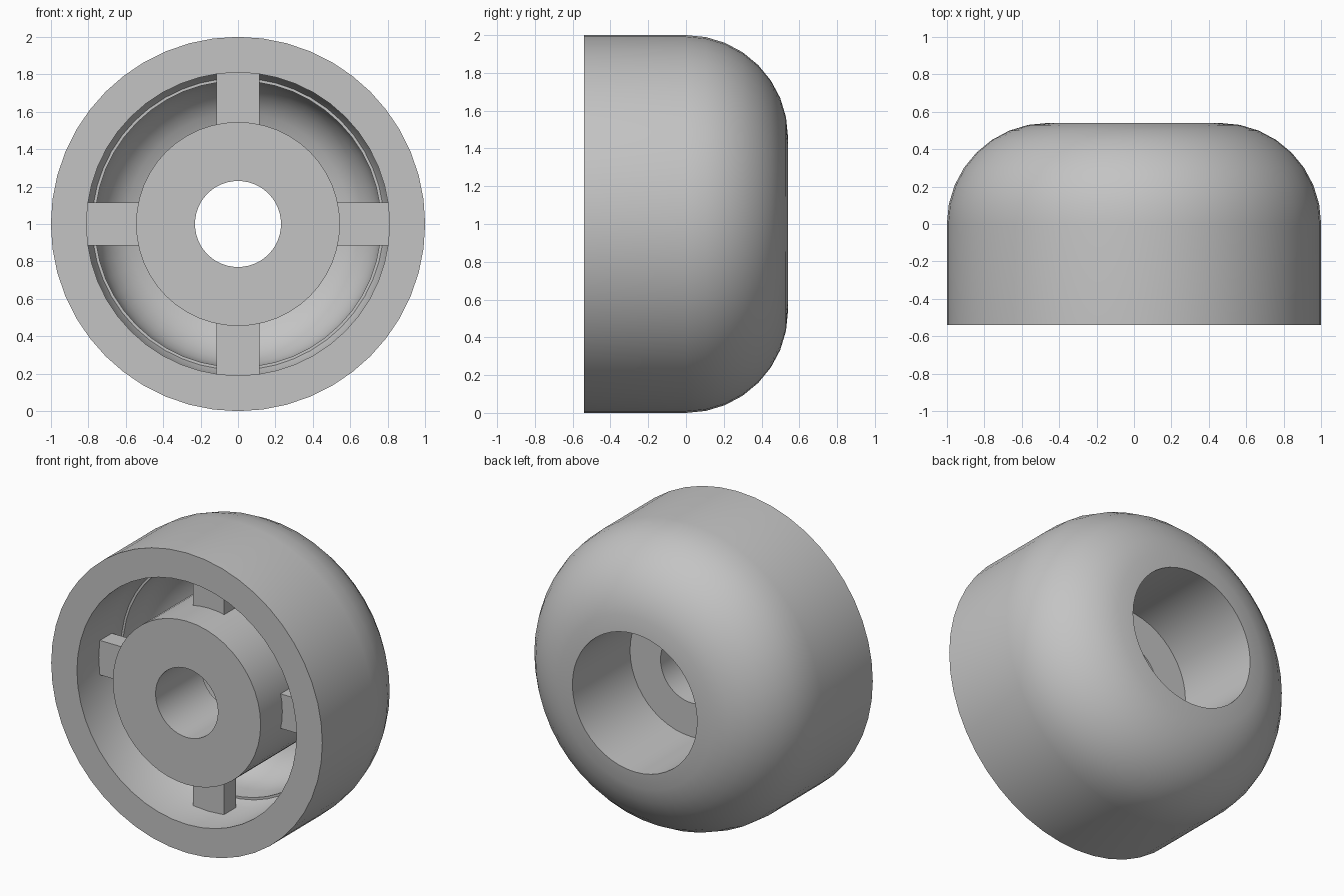
import bpy, bmesh, math
from mathutils import Matrix, Vector

old = bpy.data.objects.get("Cube")
if old:
    bpy.data.objects.remove(old)

grey = bpy.data.materials.new("light_grey")
grey.use_nodes = True
COLOUR = (0.55, 0.55, 0.55, 1)
grey.diffuse_color = COLOUR
grey.node_tree.nodes["Principled BSDF"].inputs["Base Color"].default_value = COLOUR

CENTRE = Vector((0, 0, 1))
SEGMENTS = 48
FRONT = -0.54


def finish(bm, name):
    bmesh.ops.recalc_face_normals(bm, faces=bm.faces)
    mesh = bpy.data.meshes.new(name)
    bm.to_mesh(mesh)
    bm.free()
    mesh.materials.append(grey)
    obj = bpy.data.objects.new(name, mesh)
    bpy.context.collection.objects.link(obj)
    return obj


def arc(radius, start, end, steps):
    """Points (r, y) on an arc around the fillet centre."""
    for i in range(steps + 1):
        a = math.radians(start + (end - start) * i / steps)
        yield 0.46 + radius * math.cos(a), radius * math.sin(a)


# Wheel body: one closed section revolved about the y axis
profile = [(1.0, FRONT)]
profile += arc(0.54, 0, 90, 8)                      # rounded back shoulder
profile += [(0.455, -0.06), (0.23, -0.06)]          # wide rear bore and its floor
profile += [(0.23, FRONT), (0.545, FRONT)]          # axle hole and hub face
profile += arc(0.305, 74, 0, 7)                     # hollow inside of the shell
profile += [(0.765, -0.12), (0.78, -0.12)]          # small ledge
profile += [(0.81, -0.185), (0.81, FRONT)]          # front opening

bm = bmesh.new()
ring = [bm.verts.new((r, y, 1)) for r, y in profile]
edges = [bm.edges.new((ring[i], ring[(i + 1) % len(ring)])) for i in range(len(ring))]
bmesh.ops.spin(bm, geom=ring + edges, cent=CENTRE, axis=(0, 1, 0),
               angle=math.tau, steps=SEGMENTS, use_duplicate=False)
bmesh.ops.remove_doubles(bm, verts=bm.verts, dist=0.0005)
body = finish(bm, "wheel_body")
bpy.ops.object.select_all(action='DESELECT')
body.select_set(True)
bpy.context.view_layer.objects.active = body
bpy.ops.object.shade_smooth_by_angle(angle=math.radians(25))

# Four short spokes joining the hub to the outer ring
for i, name in enumerate(("left", "top", "right", "bottom")):
    bm = bmesh.new()
    place = (Matrix.Translation(CENTRE)
             @ Matrix.Rotation(-i * math.pi / 2, 4, 'Y')
             @ Matrix.Translation((0.67, -0.248, 0))
             @ Matrix.Diagonal((0.32, 0.125, 0.23, 1)))
    bmesh.ops.create_cube(bm, size=1, matrix=place)
    finish(bm, name + "_spoke")
